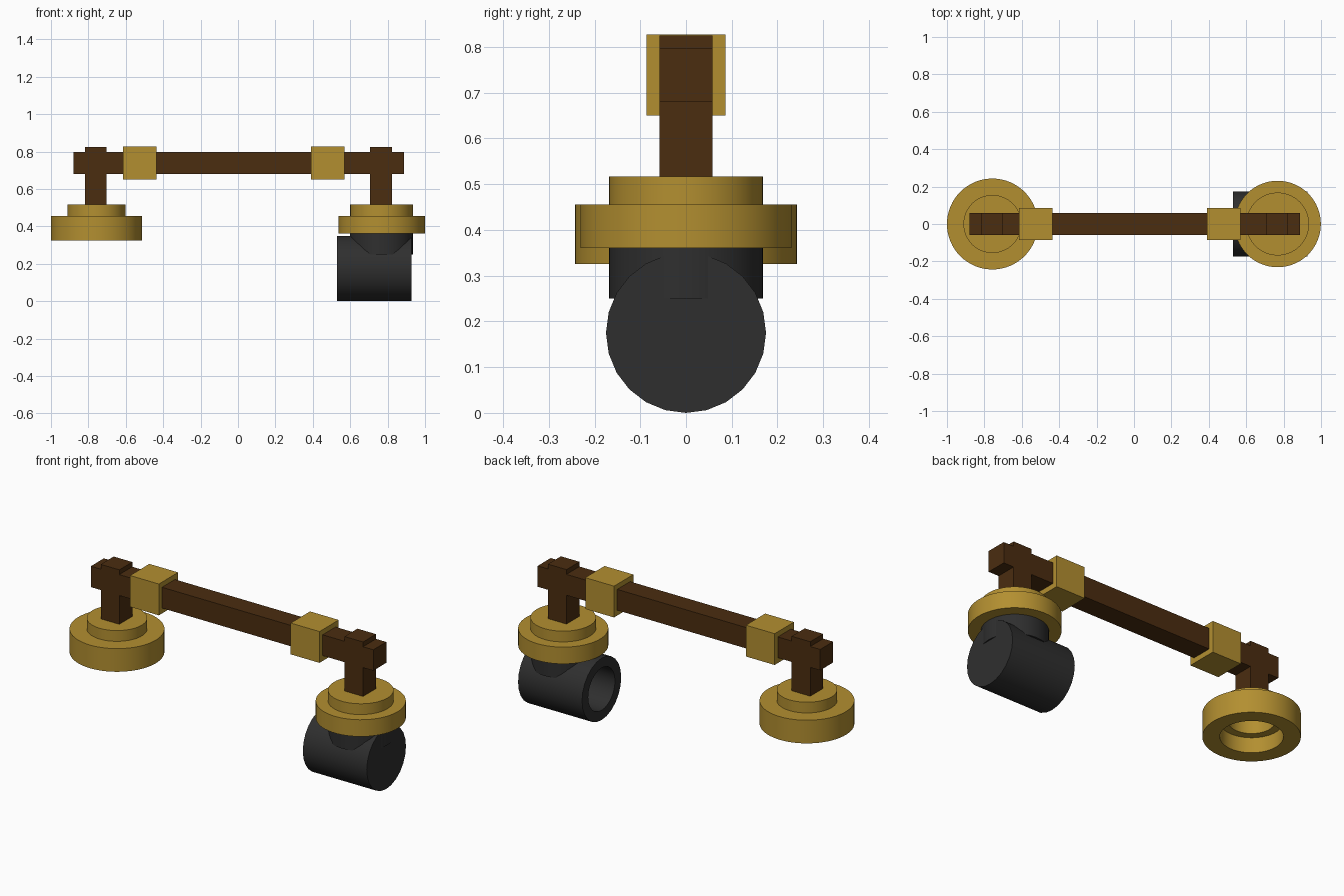
import bpy
import bmesh
import math
from mathutils import Matrix, Vector

cube = bpy.data.objects.get("Cube")
if cube:
    bpy.data.objects.remove(cube)


def material(name, rgb):
    mat = bpy.data.materials.new(name)
    mat.use_nodes = True
    mat.diffuse_color = (*rgb, 1)
    mat.node_tree.nodes["Principled BSDF"].inputs["Base Color"].default_value = (*rgb, 1)
    return mat


gold = material("antique gold", (0.45, 0.275, 0.03))
brown = material("dark brown wood", (0.07, 0.026, 0.005))
black = material("matte black", (0.028, 0.028, 0.028))


def add_object(name, bm, mat):
    bmesh.ops.recalc_face_normals(bm, faces=bm.faces)
    mesh = bpy.data.meshes.new(name)
    bm.to_mesh(mesh)
    bm.free()
    mesh.materials.append(mat)
    obj = bpy.data.objects.new(name, mesh)
    bpy.context.collection.objects.link(obj)
    return obj


def box(name, low, high, mat):
    low, high = Vector(low), Vector(high)
    bm = bmesh.new()
    place = Matrix.Translation((low + high) / 2) @ Matrix.Diagonal((*(high - low), 1))
    bmesh.ops.create_cube(bm, size=1, matrix=place)
    return add_object(name, bm, mat)


def lathe(name, profile, mat, x, z=0, segments=64, sideways=False):
    """Spin (radius, height) points about z, or about x when sideways."""
    bm = bmesh.new()
    verts = [bm.verts.new((r, 0, h)) for r, h in profile]
    edges = [bm.edges.new(pair) for pair in zip(verts, verts[1:])]
    bmesh.ops.spin(bm, geom=verts + edges, cent=(0, 0, 0), axis=(0, 0, 1),
                   angle=math.tau, steps=segments, use_merge=True)
    bmesh.ops.remove_doubles(bm, verts=bm.verts, dist=0.0001)
    if sideways:
        bm.transform(Matrix.Rotation(math.pi / 2, 4, "Y"))
    bm.transform(Matrix.Translation((x, 0, z)))
    obj = add_object(name, bm, mat)
    bpy.ops.object.select_all(action="DESELECT")
    obj.select_set(True)
    bpy.context.view_layer.objects.active = obj
    bpy.ops.object.shade_smooth_by_angle(angle=math.radians(35))
    return obj


# Square beam, its two posts and the two clamps around it
box("beam", (-0.88, -0.058, 0.68), (0.887, 0.058, 0.798), brown)
for side, post_x, clamp_x in (("right", -0.76, -0.525), ("left", 0.765, 0.48)):
    box(side + "_post", (post_x - 0.058, -0.058, 0.505),
        (post_x + 0.058, 0.058, 0.825), brown)
    box(side + "_clamp", (clamp_x - 0.09, -0.086, 0.65),
        (clamp_x + 0.09, 0.086, 0.827), gold)

# Stepped open cap at the free end
lathe("right_cap", [(0, 0.517), (0.155, 0.517), (0.155, 0.456), (0.243, 0.456),
                    (0.243, 0.325), (0.157, 0.325), (0.157, 0.41),
                    (0.115, 0.41), (0.115, 0.5), (0, 0.5)], gold, -0.757)

# Stepped cap over the pipe fitting
lathe("left_cap", [(0, 0.517), (0.168, 0.517), (0.168, 0.456), (0.231, 0.456),
                   (0.231, 0.361), (0, 0.361)], gold, 0.768)

# Upright neck and the sideways barrel, open toward the beam's middle
lathe("neck", [(0, 0.37), (0.168, 0.37), (0.168, 0.25), (0, 0.25)], black, 0.767)
lathe("barrel", [(0, 0.4), (0.175, 0.4), (0.175, 0), (0.12, 0), (0.12, 0.36),
                 (0, 0.36)], black, 0.528, z=0.175, segments=24, sideways=True)
